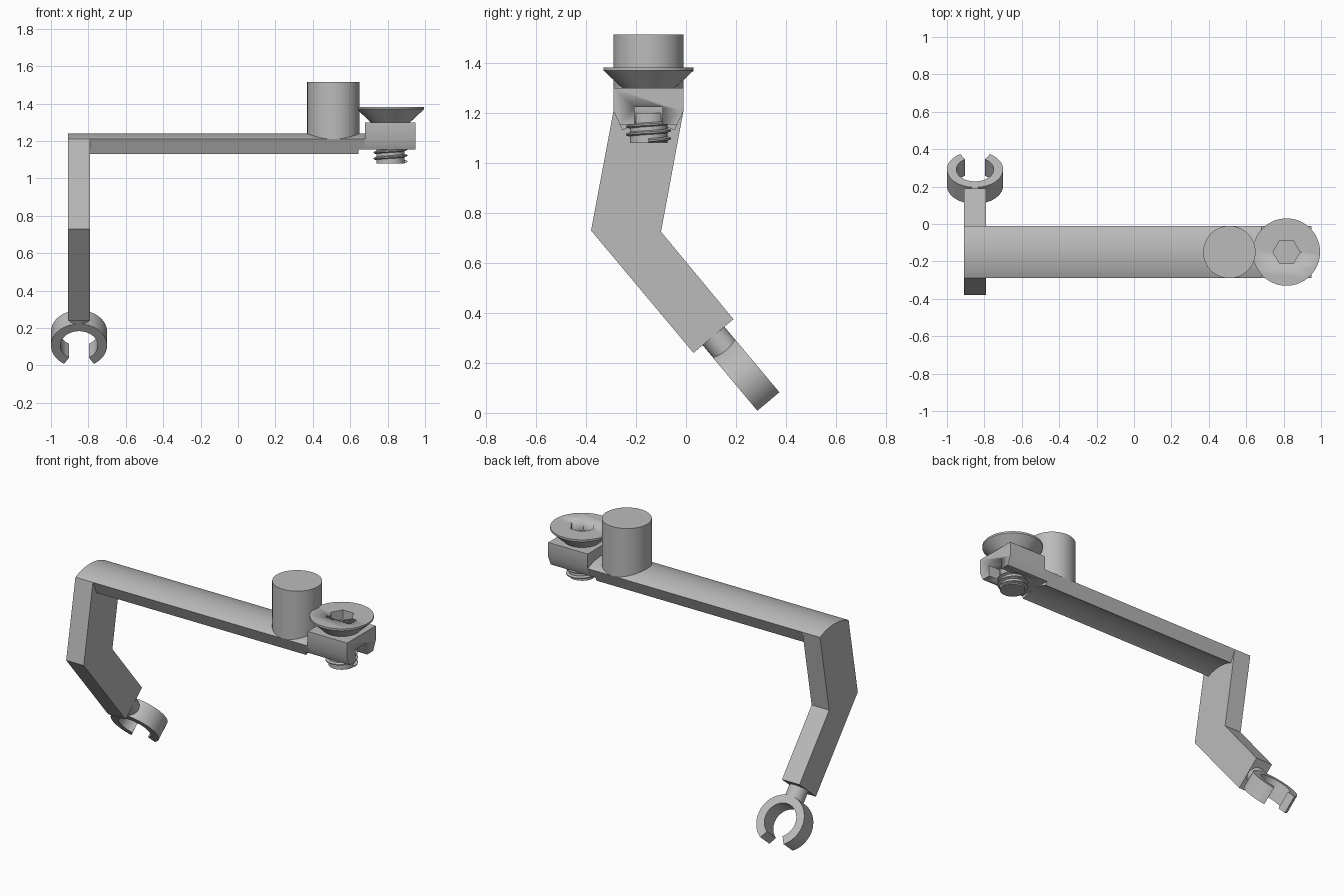
import bpy, bmesh, math
from mathutils import Vector, Matrix

cube = bpy.data.objects.get("Cube")
if cube:
    bpy.data.objects.remove(cube, do_unlink=True)

grey = bpy.data.materials.new("light grey")
grey.use_nodes = True
COLOUR = (0.5, 0.5, 0.5, 1)
grey.diffuse_color = COLOUR
grey.node_tree.nodes["Principled BSDF"].inputs["Base Color"].default_value = COLOUR

CY = -0.15           # centre line of the beam
AXIS_Z = 0.9         # centre of the beam's curved section
SCREW_X = 0.815


def finish(bm, name):
    bmesh.ops.recalc_face_normals(bm, faces=bm.faces)
    mesh = bpy.data.meshes.new(name)
    bm.to_mesh(mesh)
    bm.free()
    obj = bpy.data.objects.new(name, mesh)
    bpy.context.collection.objects.link(obj)
    mesh.materials.append(grey)
    bpy.ops.object.select_all(action='DESELECT')
    obj.select_set(True)
    bpy.context.view_layer.objects.active = obj
    bpy.ops.object.shade_smooth_by_angle(angle=math.radians(30))
    return obj


def extrude(name, outline, vector, matrix=Matrix()):
    """Sweep a flat closed outline along a vector."""
    bm = bmesh.new()
    face = bm.faces.new([bm.verts.new(p) for p in outline])
    moved = bmesh.ops.extrude_face_region(bm, geom=[face], use_keep_orig=True)
    verts = [v for v in moved["geom"] if isinstance(v, bmesh.types.BMVert)]
    bmesh.ops.translate(bm, verts=verts, vec=vector)
    bmesh.ops.transform(bm, matrix=matrix, verts=bm.verts)
    return finish(bm, name)


def along_x(name, profile, x0, x1):
    return extrude(name, [(x0, y, z) for y, z in profile], (x1 - x0, 0, 0))


def cylinder(name, radius, depth, matrix, sides=64):
    bm = bmesh.new()
    bmesh.ops.create_cone(bm, cap_ends=True, segments=sides, radius1=radius,
                          radius2=radius, depth=depth, matrix=matrix)
    return finish(bm, name)


def cut(obj, cutter):
    cutter.hide_render = True
    mod = obj.modifiers.new("cut", 'BOOLEAN')
    mod.operation = 'DIFFERENCE'
    mod.solver = 'EXACT'
    mod.object = cutter
    bpy.context.view_layer.objects.active = obj
    bpy.ops.object.modifier_apply(modifier=mod.name)
    bpy.data.objects.remove(cutter, do_unlink=True)


def arc(radius, half, steps=20):
    angles = [half * (2 * i / steps - 1) for i in range(steps + 1)]
    return [(CY + radius * math.sin(a), AXIS_Z + radius * math.cos(a)) for a in angles]


# Curved beam with a hollow underside, and its short neck
HALF = math.atan2(0.14, 0.31)
top_arc = arc(0.34, HALF)
along_x("beam", top_arc + arc(0.254, HALF)[::-1], -0.91, 0.645)
chamfer = [(CY + 0.115, 1.154), (CY - 0.115, 1.154)]
along_x("neck", top_arc + chamfer, 0.645, 0.68)

# Clamp block with an end slot
block = along_x("clamp_block", [(CY - 0.14, 1.3), (CY + 0.14, 1.3),
                                (CY + 0.14, 1.208)] + chamfer + [(CY - 0.14, 1.208)],
                0.68, 0.95)
slot = [(CY + s * 0.056, z) for s, z in ((-1, 1.1), (1, 1.1), (1, 1.225), (-1, 1.225))]
cut(block, along_x("slot_cutter", slot, 0.87, 1.0))

# Round knob
cylinder("knob", 0.14, 0.305, Matrix.Translation((0.51, CY, 1.3625)))

# Countersunk screw head with hexagon socket
bm = bmesh.new()
rings = []
for radius, z in ((0.1, 1.295), (0.18, 1.37), (0.18, 1.382)):
    rings.append([bm.verts.new((SCREW_X + radius * math.cos(a), CY + radius * math.sin(a), z))
                  for a in (math.tau * i / 64 for i in range(64))])
for low, high in zip(rings, rings[1:]):
    for i in range(64):
        j = (i + 1) % 64
        bm.faces.new((low[i], low[j], high[j], high[i]))
bm.faces.new(rings[0])
bm.faces.new(rings[-1])
head = finish(bm, "screw_head")
turn = Matrix.Rotation(math.radians(30), 4, 'Z')
cut(head, cylinder("socket_cutter", 0.072, 0.12,
                   Matrix.Translation((SCREW_X, CY, 1.385)) @ turn, 6))

# Threaded screw end: a helical ridge around a core
cylinder("screw_core", 0.075, 0.12, Matrix.Translation((SCREW_X, CY, 1.14)), 48)
bm = bmesh.new()
PITCH, STEPS, TURNS = 0.032, 40, 2.3
rows = []
for i in range(int(STEPS * TURNS) + 1):
    a = math.tau * i / STEPS
    z = 1.08 + PITCH * i / STEPS
    rows.append([bm.verts.new((SCREW_X + r * math.cos(a), CY + r * math.sin(a), z + dz))
                 for r, dz in ((0.07, 0), (0.09, 0.007), (0.09, 0.013), (0.07, 0.02))])
for a, b in zip(rows, rows[1:]):
    for k in range(4):
        n = (k + 1) % 4
        bm.faces.new((a[k], a[n], b[n], b[k]))
bm.faces.new(rows[0])
bm.faces.new(rows[-1])
finish(bm, "screw_thread")

# Bent leg
along_x("leg", [(-0.29, 1.21), (-0.01, 1.21), (-0.1, 0.725), (0.19, 0.375),
                (0.03, 0.24), (-0.38, 0.73)], -0.91, -0.79)

# Peg and open clip, in a frame that follows the lower leg
down = Vector((0, 0.642, -0.767)).normalized()
side = Vector((1, 0, 0))
normal = side.cross(down)
foot = Matrix((side, down, normal)).transposed().to_4x4()
foot.translation = (-0.85, 0.11, 0.308)
lay = Matrix.Rotation(math.radians(90), 4, 'X')
cylinder("peg", 0.057, 0.13, foot @ Matrix.Translation((0, 0.035, 0)) @ lay, 32)

GAP = math.radians(32)
angles = [GAP + (math.tau - 2 * GAP) * i / 60 for i in range(61)]
outer = [(0.15 * math.sin(a), 0.215 + 0.15 * math.cos(a), -0.0575) for a in angles]
inner = [(0.1 * math.sin(a), 0.215 + 0.1 * math.cos(a), -0.0575) for a in angles]
extrude("clip", outer + inner[::-1], (0, 0, 0.115), foot)
